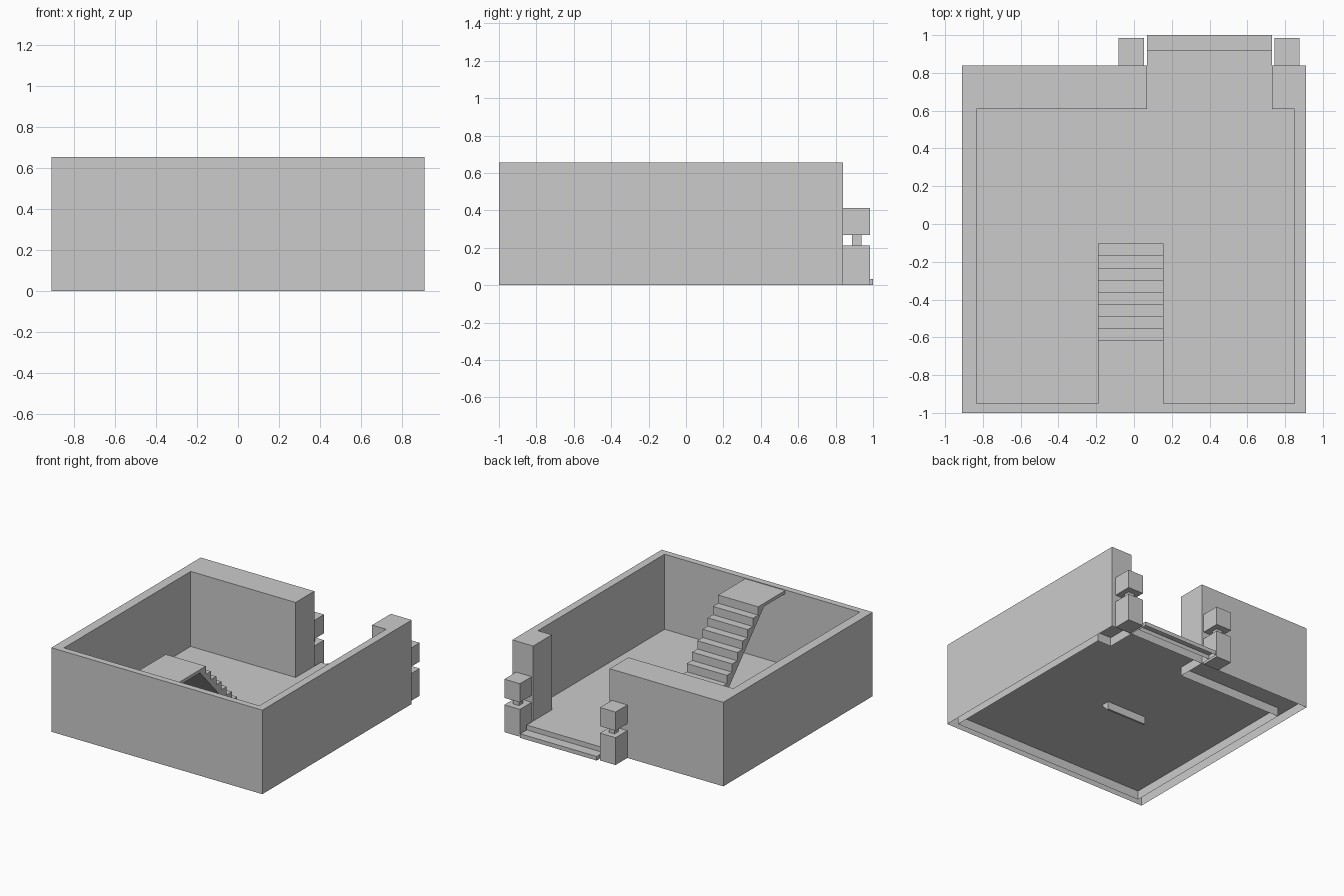
import bpy, bmesh

if "Cube" in bpy.data.objects:
    bpy.data.objects.remove(bpy.data.objects["Cube"])


def sheet_object(name, bm):
    bmesh.ops.recalc_face_normals(bm, faces=bm.faces[:])
    me = bpy.data.meshes.new(name)
    bm.to_mesh(me)
    bm.free()
    ob = bpy.data.objects.new(name, me)
    bpy.context.collection.objects.link(ob)
    return ob


def prism(name, outline, lo, hi, axis="z", start_cap=True):
    """Extrude a 2D outline from lo to hi along z (xy outline) or x (yz outline)."""
    bm = bmesh.new()

    def ring(h):
        return [bm.verts.new((a, b, h) if axis == "z" else (h, a, b)) for a, b in outline]

    r0, r1 = ring(lo), ring(hi)
    n = len(outline)
    for i in range(n):
        j = (i + 1) % n
        bm.faces.new((r0[i], r0[j], r1[j], r1[i]))
    bm.faces.new(r1)
    if start_cap:
        bm.faces.new(r0[::-1])
    return sheet_object(name, bm)


def box(name, x0, x1, y0, y1, z0, z1, bottom=True):
    return prism(name, [(x0, y0), (x1, y0), (x1, y1), (x0, y1)], z0, z1, start_cap=bottom)


FLOOR, TOP = 0.07, 0.655
DOOR0, DOOR1 = 0.07, 0.73

# perimeter wall with a doorway at the back, hollow and open underneath
prism("perimeter_wall", [
    (DOOR0, 0.84), (-0.91, 0.84), (-0.91, -1.0), (0.91, -1.0), (0.91, 0.84), (DOOR1, 0.84),
    (DOOR1, 0.61), (0.85, 0.61), (0.85, -0.95), (-0.835, -0.95), (-0.835, 0.61), (DOOR0, 0.61),
], 0.0, TOP, start_cap=False)

# thin floor sheet, open below the front wall
bm = bmesh.new()
bm.faces.new([bm.verts.new((x, y, FLOOR)) for x, y in [
    (-0.91, -1.0), (-0.835, -0.95), (0.85, -0.95), (0.91, -1.0), (0.91, 0.84), (-0.91, 0.84)]])
floor = sheet_object("floor", bm)
if floor.data.polygons[0].normal.z < 0:
    floor.data.flip_normals()

# entrance steps
box("upper_door_step", DOOR0, DOOR1, 0.84, 0.92, 0.0, FLOOR, bottom=False)
box("lower_door_step", DOOR0, DOOR1, 0.92, 1.0, 0.0, 0.032, bottom=False)

# gate posts: base, neck and cap block either side of the doorway
for side, cx in (("left", -0.015), ("right", 0.81)):
    for part, hx, y0, y1, z0, z1 in (
            ("base", 0.067, 0.84, 0.985, 0.0, 0.213),
            ("neck", 0.025, 0.887, 0.937, 0.213, 0.267),
            ("cap", 0.067, 0.84, 0.985, 0.267, 0.413)):
        box(f"{side}_post_{part}", cx - hx, cx + hx, y0, y1, z0, z1)

# stairs with slanted underside and thin landing
steps, y_foot, y_land, landing = 8, -0.103, -0.618, 0.65
run = (y_land - y_foot) / steps
rise = (landing - FLOOR) / (steps + 1)
profile = [(y_foot, 0.01)]
for i in range(steps + 1):
    z = FLOOR + rise * (i + 1)
    profile += [(y_foot + run * i, z)]
    if i < steps:
        profile += [(y_foot + run * (i + 1), z)]
profile += [(-0.95, landing), (-0.95, landing - 0.025), (-0.69, landing - 0.025), (y_foot - 0.015, 0.01)]
prism("stairs", profile, -0.19, 0.155, axis="x")
